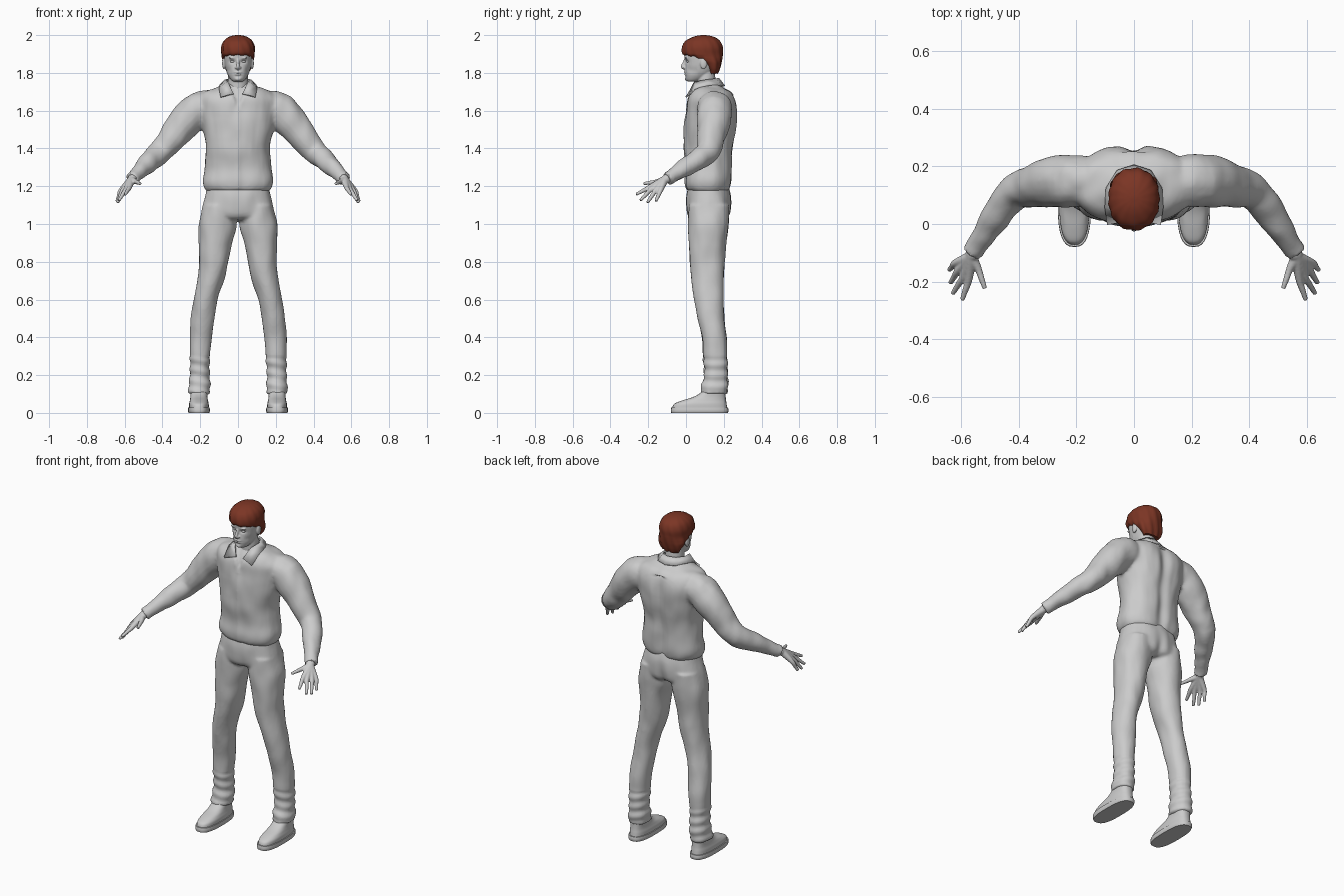
import bpy, bmesh, math
from mathutils import Vector, noise

default_cube = bpy.data.objects.get("Cube")
if default_cube:
    bpy.data.objects.remove(default_cube, do_unlink=True)


def make_material(name, color):
    mat = bpy.data.materials.new(name)
    mat.use_nodes = True
    mat.diffuse_color = (*color, 1)
    mat.node_tree.nodes["Principled BSDF"].inputs["Base Color"].default_value = (*color, 1)
    return mat


GREY = make_material("plain grey", (.6, .6, .6))
RED_BROWN = make_material("red brown hair", (.2, .036, .018))


def smooth_rows(rows, steps=5):
    """Catmull-Rom interpolation through rows of numbers."""
    out = []
    for i in range(len(rows) - 1):
        a, b = rows[max(i - 1, 0)], rows[i]
        c, d = rows[i + 1], rows[min(i + 2, len(rows) - 1)]
        for s in range(steps):
            t = s / steps
            out.append([q + .5 * t * (r - p + t * (2*p - 5*q + 4*r - e + t * (3*(q - r) + e - p)))
                        for p, q, r, e in zip(a, b, c, d)])
    return out + [list(rows[-1])]


def skin_rings(bm, rings):
    """Bridge rings of points into a closed tube."""
    loops = [[bm.verts.new(p) for p in ring] for ring in rings]
    n = len(loops[0])
    for low, high in zip(loops, loops[1:]):
        for k in range(n):
            m = (k + 1) % n
            bm.faces.new((low[k], low[m], high[m], high[k]))
    bm.faces.new(loops[0][::-1])
    bm.faces.new(loops[-1])


def stack(bm, rows, side=1, power=2.3, sides=32):
    """Upright body from rows of (z, centre x, half width, front y, back y)."""
    rings = []
    for z, cx, rx, front, back in smooth_rows(rows):
        ring = []
        for k in range(sides):
            a = math.tau * k / sides
            c, s = math.cos(a), math.sin(a)
            px = math.copysign(abs(c) ** (2 / power), c)
            py = math.copysign(abs(s) ** (2 / power), s)
            ring.append((side * (cx + rx * px), (front + back) / 2 + (back - front) / 2 * py, z))
        rings.append(ring)
    skin_rings(bm, rings)


def tube(bm, rows, side=1, sides=20):
    """Round limb along rows of (x, y, z, radius)."""
    pts = smooth_rows(rows)
    rings = []
    for i, (x, y, z, r) in enumerate(pts):
        t = Vector(pts[min(i + 1, len(pts) - 1)][:3]) - Vector(pts[max(i - 1, 0)][:3])
        u = t.cross(Vector((1, 0, 0))).normalized()
        v = t.cross(u).normalized()
        ring = []
        for k in range(sides):
            a = math.tau * k / sides
            p = Vector((x, y, z)) + r * (u * math.cos(a) + v * math.sin(a))
            ring.append((side * p.x, p.y, p.z))
        rings.append(ring)
    skin_rings(bm, rings)


def ball(bm, center, size):
    made = bmesh.ops.create_uvsphere(bm, u_segments=20, v_segments=12, radius=1)["verts"]
    bmesh.ops.scale(bm, vec=size, verts=made)
    bmesh.ops.translate(bm, vec=center, verts=made)


def finish(name, bm, mat=GREY, voxel=None, relax=2, sculpt=None):
    """Make an object; optionally fuse its volumes and sculpt the surface."""
    bmesh.ops.recalc_face_normals(bm, faces=bm.faces)
    mesh = bpy.data.meshes.new(name)
    bm.to_mesh(mesh)
    bm.free()
    obj = bpy.data.objects.new(name, mesh)
    bpy.context.collection.objects.link(obj)
    if voxel:
        fuse = obj.modifiers.new("fuse", "REMESH")
        fuse.mode, fuse.voxel_size = "VOXEL", voxel
        soften = obj.modifiers.new("soften", "SMOOTH")
        soften.factor, soften.iterations = .5, relax
        graph = bpy.context.evaluated_depsgraph_get()
        obj.data = bpy.data.meshes.new_from_object(obj.evaluated_get(graph))
        obj.modifiers.clear()
    if sculpt:
        moves = [sculpt(v.co.copy(), v.normal.copy()) for v in obj.data.vertices]
        for v, move in zip(obj.data.vertices, moves):
            v.co += move
    obj.data.materials.clear()
    obj.data.materials.append(mat)
    bpy.ops.object.select_all(action="DESELECT")
    obj.select_set(True)
    bpy.context.view_layer.objects.active = obj
    bpy.ops.object.shade_smooth_by_angle(angle=math.radians(50))
    return obj


def bump(value, center, width):
    return math.exp(-((value - center) / width) ** 2)


def cloth(co, normal, amount):
    return normal * amount * noise.noise(Vector((co.x * 16, co.y * 16, co.z * 9)))


# Shirt: bloused torso and both sleeves
def shirt_folds(co, normal):
    move = cloth(co, normal, .006)
    if co.y > .15 and co.z < 1.68:          # spine furrow
        move.y -= .016 * bump(co.x, 0, .03)
    opening = (co.z - 1.61) * .42
    if co.y < .1 and abs(co.x) < opening:   # open neck
        move.y += .016 * min(1, (opening - abs(co.x)) / .012)
    if co.y < .1 and co.z < 1.61:           # button placket
        move.y -= .003 * bump(co.x, 0, .012)
    return move


bm = bmesh.new()
stack(bm, [(1.17, 0, .16, .02, .22), (1.19, 0, .178, .0, .235), (1.23, 0, .187, -.006, .243),
           (1.3, 0, .176, .0, .245), (1.4, 0, .17, -.008, .252), (1.5, 0, .186, -.01, .267),
           (1.6, 0, .21, 0, .272), (1.66, 0, .21, .006, .262), (1.7, 0, .18, .025, .238),
           (1.725, 0, .11, .045, .2), (1.745, 0, .07, .05, .175)])
for side in (1, -1):
    tube(bm, [(.12, .15, 1.615, .085), (.21, .15, 1.607, .092), (.285, .145, 1.535, .088),
              (.35, .13, 1.452, .074), (.415, .112, 1.378, .062), (.488, .015, 1.312, .051),
              (.54, -.065, 1.26, .038), (.562, -.098, 1.238, .037)], side)
finish("shirt", bm, voxel=.01, relax=3, sculpt=shirt_folds)

# Trousers: hips and two legs
bm = bmesh.new()
stack(bm, [(1.21, 0, .162, .015, .22), (1.15, 0, .172, .002, .236), (1.08, 0, .19, .004, .238),
           (1.04, 0, .195, .015, .228), (1.02, 0, .17, .04, .2)])
for side in (1, -1):
    stack(bm, [(1.1, .1, .085, .015, .23), (1, .108, .101, .013, .225), (.9, .12, .088, .015, .212),
               (.8, .128, .077, .02, .206), (.7, .146, .072, .032, .2), (.6, .172, .064, .045, .196),
               (.5, .187, .063, .062, .205), (.4, .197, .059, .084, .216), (.3, .203, .055, .09, .218),
               (.2, .204, .053, .094, .22), (.14, .205, .058, .082, .222), (.1, .21, .058, .077, .216)],
          side, power=2.1)


def trouser_folds(co, normal):
    move = cloth(co, normal, .005)
    if co.z < .3:                           # bunched cuffs
        move += normal * .003 * math.sin(co.z * 110 + co.x * 20)
    if co.y > .12 and co.z > .98:           # seat seam
        move.y -= .012 * bump(co.x, 0, .025) * bump(co.z, 1.04, .07)
    return move


finish("trousers", bm, voxel=.009, relax=2, sculpt=trouser_folds)

# Shoes, soles and hands
FINGERS = {
    "index": [(.575, -.195, 1.193), (.597, -.264, 1.157)],
    "middle": [(.593, -.183, 1.185), (.63, -.242, 1.125)],
    "ring": [(.61, -.16, 1.178), (.638, -.205, 1.113)],
    "little": [(.62, -.135, 1.177), (.642, -.16, 1.12)],
    "thumb": [(.542, -.155, 1.224), (.518, -.224, 1.214)],
}
for side, label in ((1, "left"), (-1, "right")):
    bm = bmesh.new()
    stack(bm, [(0, .207, .055, -.078, .222), (.012, .207, .058, -.08, .225),
               (.028, .207, .057, -.078, .223)], side, power=2.7)
    finish(label + "_sole", bm)
    bm = bmesh.new()
    stack(bm, [(.026, .207, .052, -.073, .218), (.048, .207, .052, -.062, .215),
               (.066, .207, .048, -.02, .212), (.085, .207, .045, .04, .21),
               (.11, .207, .045, .08, .208), (.15, .207, .042, .1, .2)], side, power=2.6)
    finish(label + "_shoe", bm)
    bm = bmesh.new()
    for knuckle, tip in FINGERS.values():
        middle = [(a + b) / 2 for a, b in zip(knuckle, tip)]
        tube(bm, [(.55, -.085, 1.248, .024), (.564, -.112, 1.234, .022), (*knuckle, .013),
                  (*middle, .0105), (*tip, .008)], side, sides=14)
    finish(label + "_hand", bm, voxel=.004, relax=2)


# Head with neck, nose, brows, lips and ears
def face_shape(co, normal):
    move = Vector()
    if co.y < .06:
        x = abs(co.x)
        move.y += .009 * bump(x, .029, .014) * bump(co.z, 1.86, .009)   # eye sockets
        move.y += .004 * bump(co.z, 1.798, .003) * bump(x, 0, .022)     # mouth line
        move.y += .003 * bump(co.z, 1.783, .006) * bump(x, 0, .02)      # under lip
        move.x -= math.copysign(.004, co.x) * bump(co.z, 1.815, .018) * bump(x, .05, .015)
    return move


bm = bmesh.new()
stack(bm, [(1.65, 0, .056, .06, .17), (1.72, 0, .054, .056, .16), (1.78, 0, .052, .055, .155),
           (1.83, 0, .05, .06, .15)], power=2)
stack(bm, [(1.755, 0, .026, .008, .06), (1.764, 0, .038, .0, .09), (1.785, 0, .052, -.005, .125),
           (1.81, 0, .062, -.007, .15), (1.85, 0, .071, -.004, .17), (1.89, 0, .074, -.009, .175),
           (1.93, 0, .07, -.006, .175), (1.97, 0, .05, .02, .15)], power=2.2)
tube(bm, [(0, .0, 1.882, .006), (0, -.01, 1.856, .007), (0, -.017, 1.836, .0095),
          (0, -.012, 1.827, .01), (0, .0, 1.822, .008)])
ball(bm, (0, -.004, 1.803), (.02, .008, .005))
ball(bm, (0, -.003, 1.793), (.018, .008, .005))
ball(bm, (0, .004, 1.768), (.018, .01, .01))
for side in (1, -1):
    ball(bm, (side * .03, .002, 1.879), (.02, .01, .005))
    ball(bm, (side * .01, -.01, 1.828), (.007, .009, .006))
    ball(bm, (side * .075, .093, 1.85), (.009, .018, .031))
finish("head", bm, voxel=.004, relax=2, sculpt=face_shape)
for side, label in ((1, "left"), (-1, "right")):
    bm = bmesh.new()
    ball(bm, (side * .029, .0125, 1.861), (.012, .01, .008))
    finish(label + "_eye", bm)


# Swept cap of hair
def hair_locks(co, normal):
    angle = math.atan2(co.y - .09, co.x)
    fade = min(1, (2 - co.z) / .06)
    return normal * .0025 * fade * math.sin(angle * 13 + co.z * 40)


bm = bmesh.new()
stack(bm, [(1.797, 0, .05, .125, .168), (1.82, 0, .068, .112, .178), (1.85, 0, .079, .09, .186),
           (1.872, 0, .083, .045, .19), (1.888, 0, .085, .005, .192), (1.902, 0, .087, -.019, .193),
           (1.935, 0, .088, -.02, .194), (1.965, 0, .078, -.005, .183), (1.985, 0, .058, .025, .16),
           (1.996, 0, .033, .055, .13), (2, 0, .01, .085, .1)], power=2.15, sides=48)
finish("hair", bm, RED_BROWN, sculpt=hair_locks)

# Folded shirt collar, mirrored from one half
UPPER = [(.024, .014, 1.69), (.052, .045, 1.75), (.066, .11, 1.762), (.042, .158, 1.768), (0, .172, 1.77)]
LOWER = [(.092, .0, 1.672), (.1, .06, 1.72), (.095, .125, 1.735), (.057, .185, 1.732), (0, .203, 1.73)]
bm = bmesh.new()
top = [bm.verts.new(p) for p in UPPER]
low = [bm.verts.new(p) for p in LOWER]
for i in range(len(top) - 1):
    bm.faces.new((top[i], top[i + 1], low[i + 1], low[i]))
collar = finish("collar", bm)
collar.modifiers.new("mirror", "MIRROR").use_clip = True
thick = collar.modifiers.new("thickness", "SOLIDIFY")
thick.thickness, thick.offset = .009, 0
